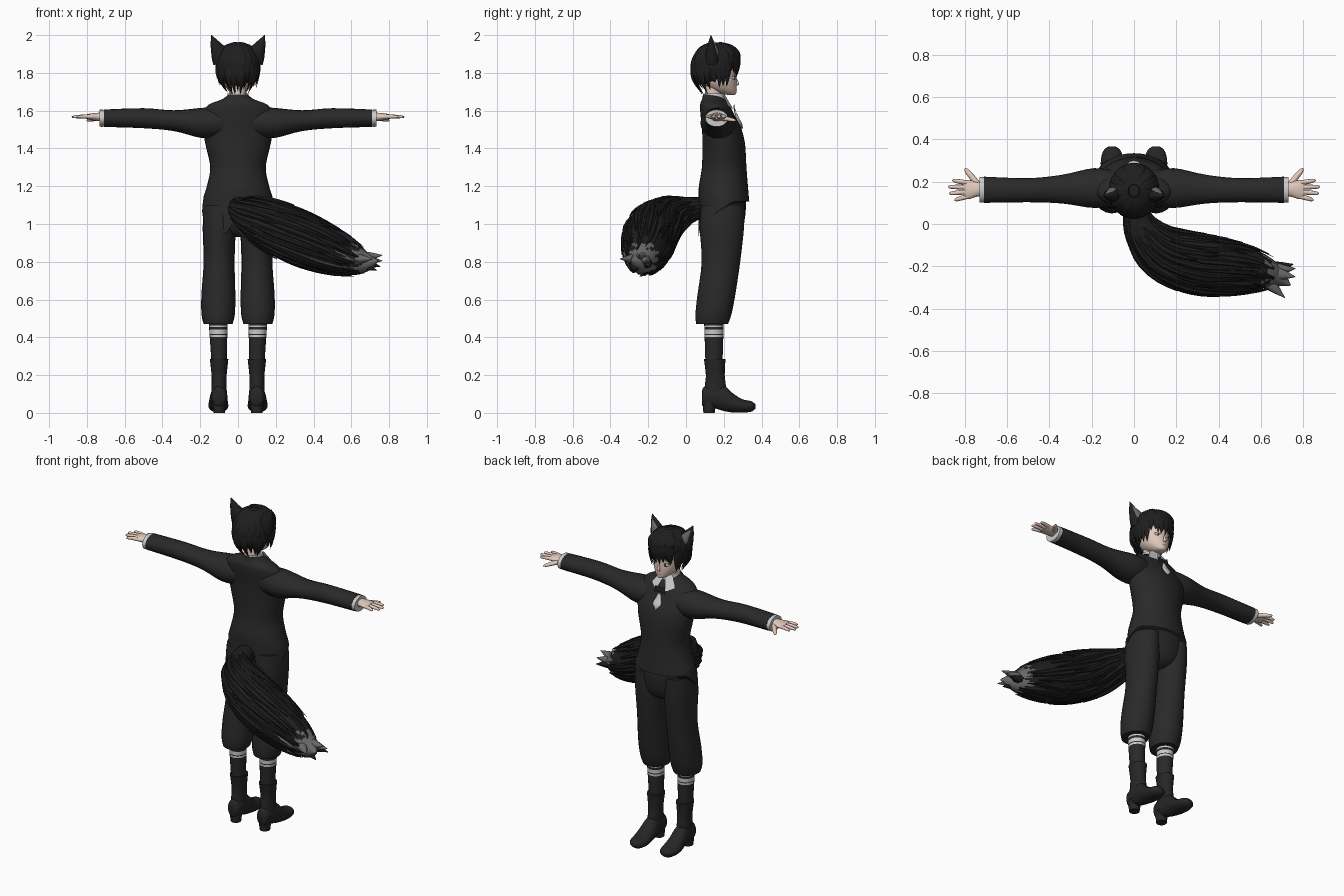
import bpy, bmesh, math, random
from mathutils import Vector

random.seed(4)
X, Y, Z = Vector((1, 0, 0)), Vector((0, 1, 0)), Vector((0, 0, 1))
if "Cube" in bpy.data.objects:
    bpy.data.objects.remove(bpy.data.objects["Cube"])


def material(name, *rgb):
    m = bpy.data.materials.new(name)
    m.use_nodes = True
    m.diffuse_color = (*rgb, 1)
    m.node_tree.nodes["Principled BSDF"].inputs["Base Color"].default_value = (*rgb, 1)
    return m


cloth = material("charcoal cloth", .022, .022, .022)
black = material("black fur", .013, .013, .014)
leather = material("dark leather", .019, .019, .019)
skin = material("pale skin", .75, .58, .49)
white = material("light linen", .6, .6, .6)
grey = material("grey fur", .14, .14, .14)
iris = material("dark iris", .04, .035, .04)


def smooth_path(secs, sub):
    """Catmull-Rom interpolation of sections."""
    s = [Vector(p) for p in secs]
    s = [s[0]] + s + [s[-1]]
    out = []
    for a, b, c, d in zip(s, s[1:], s[2:], s[3:]):
        for k in range(sub):
            t = k / sub
            out.append((b * 2 + (c - a) * t + (a * 2 - b * 5 + c * 4 - d) * t * t
                        + (b * 3 - a - c * 3 + d) * t ** 3) / 2)
    return out + [s[-1]]


def sweep(bm, secs, ref, axis=None, n=20, sub=4, ridge=0, mat=0):
    """Skin elliptical sections (x, y, z, side radius, ref radius)."""
    path = smooth_path(secs, sub)
    pts = [Vector(p[:3]) for p in path]
    rings = []
    for i, p in enumerate(pts):
        t = axis or (pts[min(i + 1, len(pts) - 1)] - pts[max(i - 1, 0)]).normalized()
        side = t.cross(ref).normalized()
        up = side.cross(t)
        ring = []
        for k in range(n):
            a = math.tau * k / n
            w = 1 - ridge * (k % 2)
            ring.append(bm.verts.new(p + side * math.cos(a) * max(path[i][3], .001) * w
                                     + up * math.sin(a) * max(path[i][4], .001) * w))
        rings.append(ring)
    faces = [bm.faces.new((r[k], r[(k + 1) % n], q[(k + 1) % n], q[k]))
             for r, q in zip(rings, rings[1:]) for k in range(n)]
    faces += [bm.faces.new(rings[0]), bm.faces.new(rings[-1])]
    for f in faces:
        f.material_index = mat


def finish(name, bm, *mats, mirror=False, angle=50):
    bmesh.ops.recalc_face_normals(bm, faces=bm.faces)
    me = bpy.data.meshes.new(name)
    bm.to_mesh(me)
    bm.free()
    o = bpy.data.objects.new(name, me)
    bpy.context.collection.objects.link(o)
    for m in mats:
        me.materials.append(m)
    if mirror:
        o.modifiers.new("mirror", "MIRROR").use_mirror_merge = False
    bpy.ops.object.select_all(action="DESELECT")
    o.select_set(True)
    bpy.context.view_layer.objects.active = o
    bpy.ops.object.shade_smooth_by_angle(angle=math.radians(angle))
    return o


def part(name, secs, ref, axis, mat, mirror=False, n=20):
    bm = bmesh.new()
    sweep(bm, secs, ref, axis, n)
    return finish(name, bm, mat, mirror=mirror)


def plate(name, pts, mat):
    bm = bmesh.new()
    bm.faces.new([bm.verts.new(p) for p in pts])
    bmesh.ops.solidify(bm, geom=bm.faces[:], thickness=.008)
    return finish(name, bm, mat, mirror=True)


# Jacket with a hem that drops in ragged points towards the back
bm = bmesh.new()
sweep(bm, [(0, y, z, rx, ry) for z, y, rx, ry in (
    (1.685, .14, .05, .05), (1.66, .145, .085, .06), (1.635, .15, .15, .075),
    (1.6, .16, .182, .085), (1.55, .175, .187, .095), (1.5, .19, .186, .105),
    (1.42, .2, .172, .113), (1.3, .202, .147, .118), (1.2, .198, .165, .13),
    (1.14, .2, .185, .133), (1.12, .2, .19, .135))], Y, Z, 40)
for v in bm.verts:
    if v.co.z < 1.15:
        depth = max(0, .25 - v.co.y) * (1.15 - v.co.z) / .03
        v.co.z -= depth * (.85 + .2 * math.sin(v.co.x * 60))
finish("jacket", bm, cloth)

# Sleeves, cuffs and trousers
part("sleeve", [(.08, .17, 1.54, .08, .08), (.19, .17, 1.535, .094, .08),
                (.34, .165, 1.547, .068, .055), (.5, .16, 1.56, .057, .053),
                (.71, .162, 1.56, .062, .046)], Z, X, cloth, True)
part("shirt_cuff", [(.69, .162, 1.56, .056, .042), (.715, .162, 1.56, .06, .045),
                    (.732, .162, 1.56, .06, .045)], Z, X, white, True)
part("trouser_seat", [(0, .2, 1.2, .15, .11), (0, .195, 1.1, .182, .122),
                      (0, .195, 1.02, .175, .115), (0, .2, .96, .12, .09),
                      (0, .2, .93, .04, .05)], Y, Z, cloth)
part("trouser_leg", [(.1, .195, 1.1, .08, .115), (.1, .19, .98, .087, .117),
                     (.1, .185, .8, .082, .102), (.104, .16, .62, .09, .1),
                     (.105, .145, .52, .088, .095), (.105, .138, .47, .076, .084)],
     Y, Z, cloth, True)

# Striped socks
bm = bmesh.new()
sweep(bm, [(.1, .148, .26, .04, .045), (.105, .148, .48, .05, .052)], Y, Z, 20, 44)
for f in bm.faces:
    z = f.calc_center_median().z
    if any(a < z < b for a, b in ((.4, .412), (.42, .44), (.455, .462))):
        f.material_index = 1
finish("sock", bm, cloth, white, mirror=True)

# Heeled boots
bm = bmesh.new()
sweep(bm, [(.1, .15, .06, .042, .055), (.1, .155, .14, .04, .056),
           (.1, .155, .2, .04, .05), (.1, .152, .285, .049, .057)], Y, Z)
sweep(bm, [(.1, .085, .08, .025, .04), (.1, .1, .085, .038, .055),
           (.1, .15, .085, .044, .06), (.102, .2, .078, .046, .068),
           (.104, .25, .052, .051, .05), (.104, .3, .037, .053, .035),
           (.104, .345, .034, .042, .028), (.104, .367, .034, .018, .012)], Z, Y)
sweep(bm, [(.1, .122, 0, .03, .03), (.1, .124, .07, .038, .038)], Y, Z)
finish("boot", bm, leather, mirror=True)

# Hands with four fingers and a thumb
bm = bmesh.new()
sweep(bm, [(.7, .163, 1.565, .03, .024), (.74, .164, 1.567, .034, .022),
           (.78, .163, 1.568, .045, .017), (.805, .163, 1.568, .04, .012)], Z, X)
for base, tip, reach in ((.13, .115, .85), (.152, .145, .875), (.174, .176, .88), (.195, .206, .86)):
    sweep(bm, [(.785, base, 1.568, .011, .011), ((.785 + reach) / 2, (base + tip) / 2, 1.569, .011, .01),
               (reach - .008, tip, 1.567, .008, .007), (reach, tip, 1.566, .002, .002)], Z, n=10)
sweep(bm, [(.735, .18, 1.562, .016, .014), (.765, .22, 1.556, .014, .012),
           (.79, .25, 1.55, .011, .009), (.798, .265, 1.548, .003, .003)], Z, n=10)
finish("hand", bm, skin, mirror=True)

# Neck, head, eyes and mouth
part("neck", [(0, .14, 1.62, .045, .045), (0, .15, 1.76, .043, .045)], Y, Z, skin)
bm = bmesh.new()
sweep(bm, [(0, y, z, rx, ry) for z, y, rx, ry in (
    (1.683, .242, .012, .014), (1.69, .225, .03, .04), (1.71, .2, .054, .067),
    (1.74, .182, .073, .086), (1.775, .173, .082, .094), (1.83, .165, .085, .1),
    (1.9, .16, .07, .08))], Y, Z, 28)
sweep(bm, [(0, .262, 1.732, .009, .009), (0, .272, 1.742, .009, .009), (0, .262, 1.775, .004, .004)], Y, Z, 8)
finish("head", bm, skin)
for name, rx, rz, y, mat in (("eye_white", .02, .011, .249, white), ("iris", .009, .011, .2525, iris)):
    part(name, [(.036, y, 1.772 - rz, .002, .002), (.036, y, 1.772, rx, .009),
                (.036, y, 1.772 + rz, rx * .6, .006)], Y, Z, mat, True, 14)
plate("brow_lash", [(.015, .265, 1.783), (.055, .247, 1.785), (.056, .247, 1.78), (.015, .265, 1.778)], iris)
plate("mouth", [(0, .269, 1.712), (.014, .266, 1.713), (.014, .266, 1.71), (0, .269, 1.71)], iris)

# Collar, ribbon and pendant on the chest
part("collar_band", [(0, .147, 1.65, .064, .062), (0, .15, 1.692, .054, .055)], Y, Z, white)
plate("collar_flap", [(.002, .208, 1.68), (.045, .192, 1.688), (.078, .222, 1.628), (.032, .252, 1.605)], white)
plate("ribbon", [(0, .25, 1.625), (.032, .256, 1.632), (.038, .258, 1.59), (0, .264, 1.6)], black)
part("pendant", [(0, .262, 1.59, .008, .006), (0, .275, 1.555, .022, .009),
                 (0, .289, 1.53, .027, .009), (0, .297, 1.505, .004, .004)], Y, Z, white)

# Hair cap, open in front of the face
bm = bmesh.new()
bmesh.ops.create_uvsphere(bm, u_segments=32, v_segments=20, radius=1)
for v in bm.verts:
    v.co = Vector((v.co.x * .102, v.co.y * .112 + .157, v.co.z * .118 + 1.838))
bmesh.ops.delete(bm, geom=[f for f in bm.faces if f.calc_center_median().y > .18
                           and f.calc_center_median().z < 1.83], context="FACES")
finish("hair_cap", bm, black)

# Layered hair locks falling from the crown
bm = bmesh.new()
for layer in range(3):
    for k in range(26):
        a = math.tau * (k + layer / 3) / 26 + random.uniform(-.08, .08)
        front = math.cos(a)
        out = Vector((math.sin(a), front, 0))
        low = 1.785 if front > .55 else 1.735 if front > -.2 else 1.7
        low += layer * .025 + random.uniform(-.015, .02)
        tuck = .92 if front > -.2 else .62 + layer * .12
        secs = []
        for r, t, w in ((.25, 0, .012), (.72, .15, .02), (1.03, .45, .022), (1.02, .72, .017), (tuck, 1, .001)):
            z = 1.958 + (low - 1.958) * t
            secs.append((out.x * r * .107, .157 + out.y * r * .118, z, w, w * .4))
        sweep(bm, secs, out, None, 6, 3)
finish("hair_locks", bm, black)

# Pointed animal ears with lighter fur inside
part("animal_ear", [(.08, .14, 1.86, .054, .04), (.098, .138, 1.905, .046, .034),
                    (.122, .134, 1.955, .025, .018), (.141, .132, 2.0, .001, .001)], Y, None, black, True, 14)
part("inner_ear", [(.088, .167, 1.89, .028, .01), (.102, .163, 1.92, .025, .01),
                   (.122, .147, 1.955, .012, .008), (.133, .139, 1.98, .001, .001)], Y, None, grey, True, 10)

# Bushy tail with a grey tip
spine = [(0, .08, 1.09, .055, .055), (.04, -.03, 1.06, .09, .085), (.13, -.13, 1.015, .125, .12),
         (.27, -.185, .95, .14, .14), (.42, -.205, .885, .13, .138), (.56, -.22, .83, .1, .105),
         (.66, -.245, .8, .06, .065), (.74, -.29, .805, .004, .004)]
bm = bmesh.new()
sweep(bm, spine, Z, None, 40, 5, .06)
for f in bm.faces:
    c = f.calc_center_median()
    if c.x + .03 * math.sin(c.z * 150) > .63:
        f.material_index = 1
finish("tail", bm, black, grey)

# Loose tail strands, some ending past the body of the tail
bm = bmesh.new()
core = [Vector(p) for p in smooth_path(spine, 4)]
for k in range(70):
    a = math.tau * k / 70 * 3 + random.uniform(-.1, .1)
    first = random.randint(2, 12)
    last = min(first + random.randint(9, 15), 25)
    secs = []
    for i in range(first, last + 1, 2):
        p = core[i]
        u = (i - first) / (last - first)
        t = (Vector(core[i + 1][:3]) - Vector(core[i - 1][:3])).normalized()
        side = t.cross(Z).normalized()
        radial = side * math.cos(a) + side.cross(t) * math.sin(a)
        c = Vector(p[:3]) + radial * (p[3] * (.93 + .08 * u) + .012 * u * u)
        w = .016 * math.sin(math.pi * min(.12 + u * .88, .98))
        secs.append((*c, w, w * .7))
    sweep(bm, secs, radial, None, 6, 2, 0, 1 if last > 23 and k % 4 == 0 else 0)
# Curled wisps at the tip
for dx, dy, dz in ((.1, .04, 0), (.1, .0, .03), (.05, -.1, .01), (.07, -.03, -.05), (.09, .06, -.03)):
    sweep(bm, [(.6, -.23, .815, .03, .03), (.6 + dx * .7, -.235 + dy * .4, .81 + dz * .5, .035, .03),
               (.665 + dx, -.25 + dy, .805 + dz, .001, .001)], Z, None, 8, 4, 0, 1 if dz >= 0 else 0)
finish("tail_strands", bm, black, grey)
